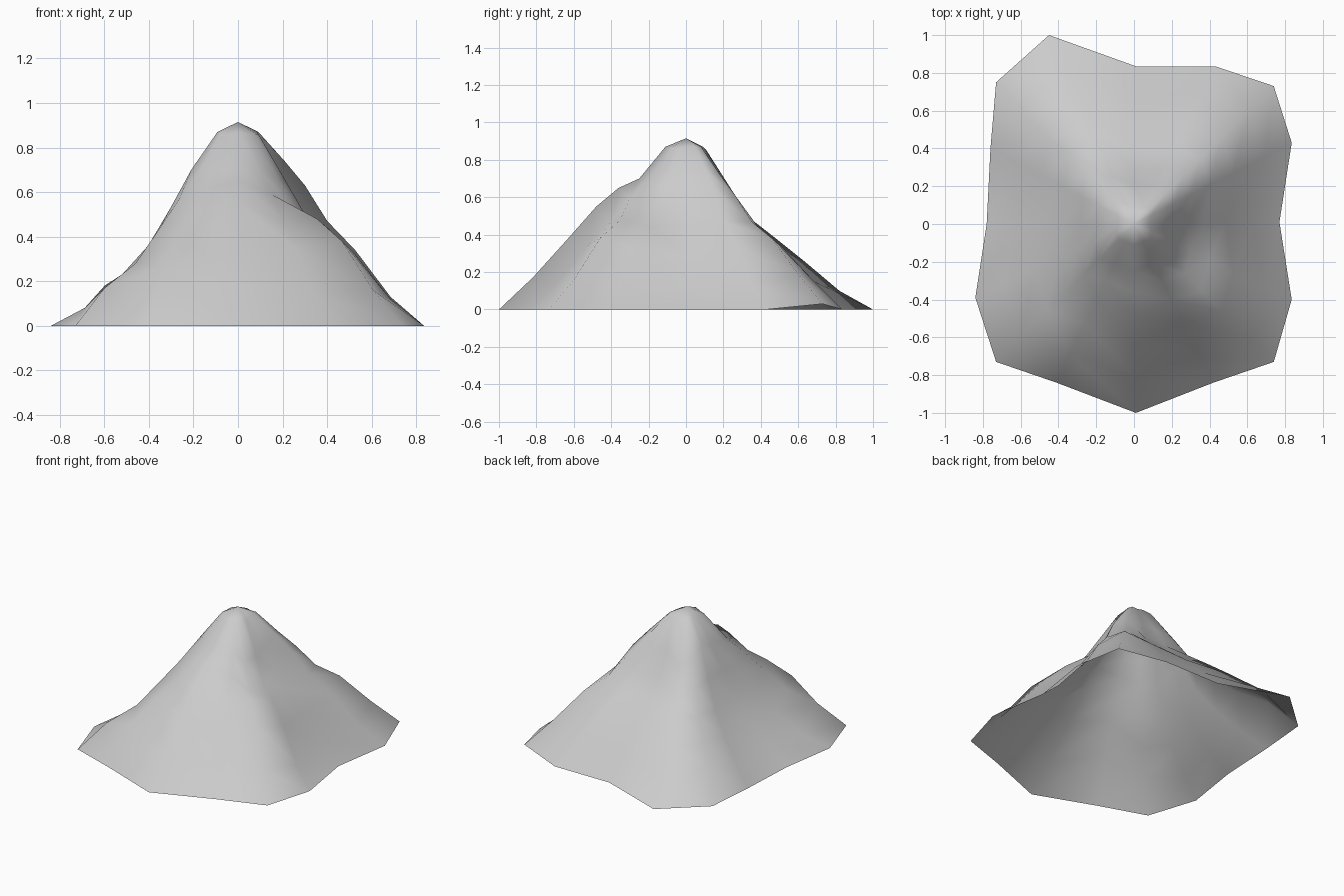
import bpy, bmesh

# Foot of the mountain, counter-clockwise from the front tip
OUTLINE = [(0.01, -1.0), (0.42, -0.84), (0.74, -0.73), (0.835, -0.40),
           (0.77, 0.01), (0.835, 0.43), (0.74, 0.73), (0.43, 0.835),
           (0.01, 0.835), (-0.45, 1.0), (-0.73, 0.75), (-0.76, 0.40),
           (-0.78, 0.0), (-0.84, -0.39), (-0.73, -0.73), (-0.41, -0.84)]

# Contour rings as fractions of the distance from peak to foot
RINGS = [0.11, 0.25, 0.36, 0.48, 0.63, 0.82]

# Ridge and valley profiles: heights in cm along each spoke
PROFILES = [
    "87 70 65 55 38 17",  # front ridge
    "86 69 59 47 34 14",
    "86 65 50 48 38 16",  # front right spur
    "86 66 50 44 32 12",
    "87 69 54 44 29 12",  # right valley
    "87 74 63 47 34 13",
    "87 72 61 47 38 19",  # back right ridge
    "86 67 53 42 32 15",
    "87 68 52 40 31 15",  # back
    "85 63 46 38 26 10",
    "86 67 51 38 27 18",  # back left ridge
    "87 73 54 36 23 10",
    "87 71 54 38 24 10",  # left valley
    "87 70 53 36 22 8",
    "86 68 57 44 28 17",  # front left spur
    "86 69 61 51 41 26",
]

bm = bmesh.new()
peak = bm.verts.new((0, 0, 0.915))
spokes = []
for i, ((x, y), text) in enumerate(zip(OUTLINE, PROFILES)):
    heights = [int(h) / 100 for h in text.split()]
    foot = 0.03 if i == 6 else 0.0
    spokes.append([bm.verts.new((x * t, y * t, z))
                   for t, z in zip(RINGS + [1.0], heights + [foot])])

# Skin between neighbouring spokes, open underneath
for a, b in zip(spokes, spokes[1:] + spokes[:1]):
    bm.faces.new((peak, a[0], b[0]))
    for k in range(len(RINGS)):
        bm.faces.new((a[k], a[k + 1], b[k + 1], b[k]))
for f in bm.faces:
    f.smooth = True

mesh = bpy.data.meshes.new("mountain")
bm.to_mesh(mesh)
bm.free()
mountain = bpy.data.objects.new("mountain", mesh)
bpy.context.collection.objects.link(mountain)
